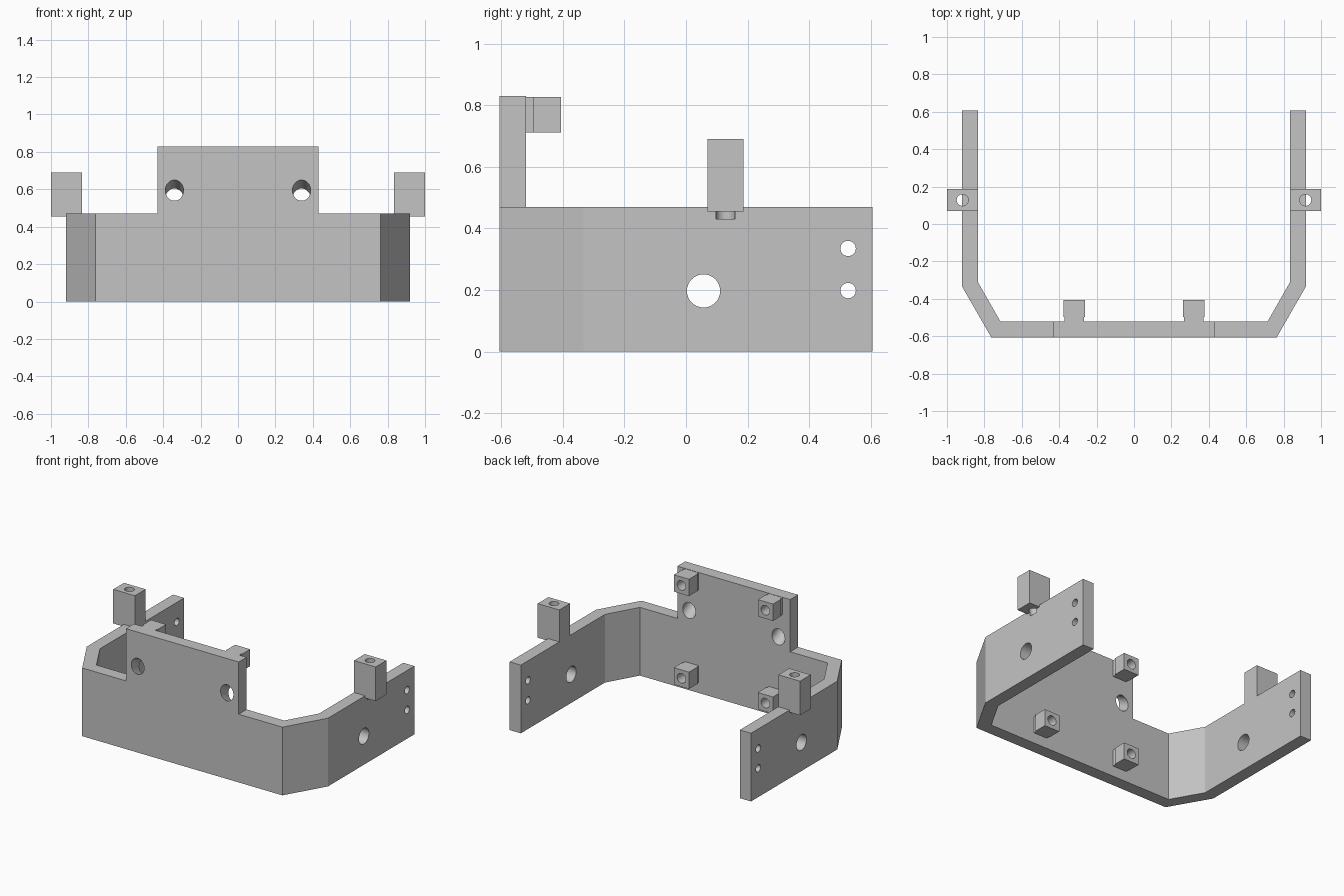
import bpy, bmesh, math
from mathutils import Vector

cube = bpy.data.objects.get("Cube")
if cube:
    bpy.data.objects.remove(cube, do_unlink=True)

grey = bpy.data.materials.new("plain grey")
grey.use_nodes = True
grey.diffuse_color = (0.55, 0.55, 0.55, 1)
grey.node_tree.nodes["Principled BSDF"].inputs["Base Color"].default_value = grey.diffuse_color


def finish(name, bm):
    bmesh.ops.recalc_face_normals(bm, faces=bm.faces)
    mesh = bpy.data.meshes.new(name)
    bm.to_mesh(mesh)
    bm.free()
    mesh.materials.append(grey)
    obj = bpy.data.objects.new(name, mesh)
    bpy.context.collection.objects.link(obj)
    return obj


def prism(name, outline, z0, z1):
    bm = bmesh.new()
    face = bm.faces.new([bm.verts.new((x, y, z0)) for x, y in outline])
    top = bmesh.ops.extrude_face_region(bm, geom=[face])["geom"]
    verts = [v for v in top if isinstance(v, bmesh.types.BMVert)]
    bmesh.ops.translate(bm, verts=verts, vec=(0, 0, z1 - z0))
    return finish(name, bm)


def box(name, x0, x1, y0, y1, z0, z1):
    return prism(name, [(x0, y0), (x1, y0), (x1, y1), (x0, y1)], z0, z1)


def rod(start, end, radius):
    """Cylinder cutter between two points."""
    a, b = Vector(start), Vector(end)
    bm = bmesh.new()
    bmesh.ops.create_cone(bm, cap_ends=True, segments=32, radius1=radius,
                          radius2=radius, depth=(b - a).length)
    obj = finish("hole_cutter", bm)
    obj.rotation_euler = (b - a).to_track_quat("Z", "Y").to_euler()
    obj.location = (a + b) / 2
    obj.hide_render = True
    return obj


def combine(target, tool, operation="DIFFERENCE"):
    mod = target.modifiers.new("boolean", "BOOLEAN")
    mod.operation, mod.object, mod.solver = operation, tool, "EXACT"
    bpy.context.view_layer.objects.active = target
    bpy.ops.object.modifier_apply(modifier=mod.name)
    bpy.data.objects.remove(tool, do_unlink=True)


def shade(obj):
    bpy.ops.object.select_all(action="DESELECT")
    obj.select_set(True)
    bpy.context.view_layer.objects.active = obj
    bpy.ops.object.shade_smooth_by_angle(angle=math.radians(25))


# U-shaped frame with chamfered corners
outer = [(0.92, 0.606), (0.92, -0.333), (0.763, -0.606)]
inner = [(0.715, -0.52), (0.835, -0.31), (0.835, 0.606)]
outline = outer + [(-x, y) for x, y in reversed(outer)]
outline += [(-x, y) for x, y in reversed(inner)] + inner
frame = prism("frame", outline, 0, 0.47)

# Raised front plate
combine(frame, box("front_plate", -0.43, 0.43, -0.606, -0.52, 0.3, 0.83), "UNION")

# Sloping holes in the front plate
for s in (-1, 1):
    combine(frame, rod((s * 0.34, -0.806, 0.7), (s * 0.34, -0.32, 0.443), 0.049))

# Holes through both side walls
for y, z, r in ((0.057, 0.197, 0.054), (0.527, 0.335, 0.025), (0.527, 0.198, 0.025)):
    combine(frame, rod((-1.2, y, z), (1.2, y, z), r))

for s, side in ((-1, "right"), (1, "left")):
    # Block on top of the side wall, with a hole running down into the wall
    a, b = sorted((s * 0.835, s))
    block = box(side + "_side_block", a, b, 0.07, 0.187, 0.455, 0.69)
    for part in (block, frame):
        combine(part, rod((s * 0.917, 0.128, 0.43), (s * 0.917, 0.128, 0.8), 0.031))
    shade(block)

    # Screw bosses behind the front plate
    for z, level in ((0.13, "lower"), (0.77, "upper")):
        x, h, n = s * 0.32, 0.058, 0.052
        boss = box(f"{side}_{level}_boss", x - h, x + h, -0.497, -0.407, z - h, z + h)
        neck = box("neck", x - n, x + n, -0.522, -0.48, z - h, z + h)
        combine(boss, neck, "UNION")
        combine(boss, rod((x, -0.505, z), (x, -0.3, z), 0.033))
        shade(boss)
shade(frame)
